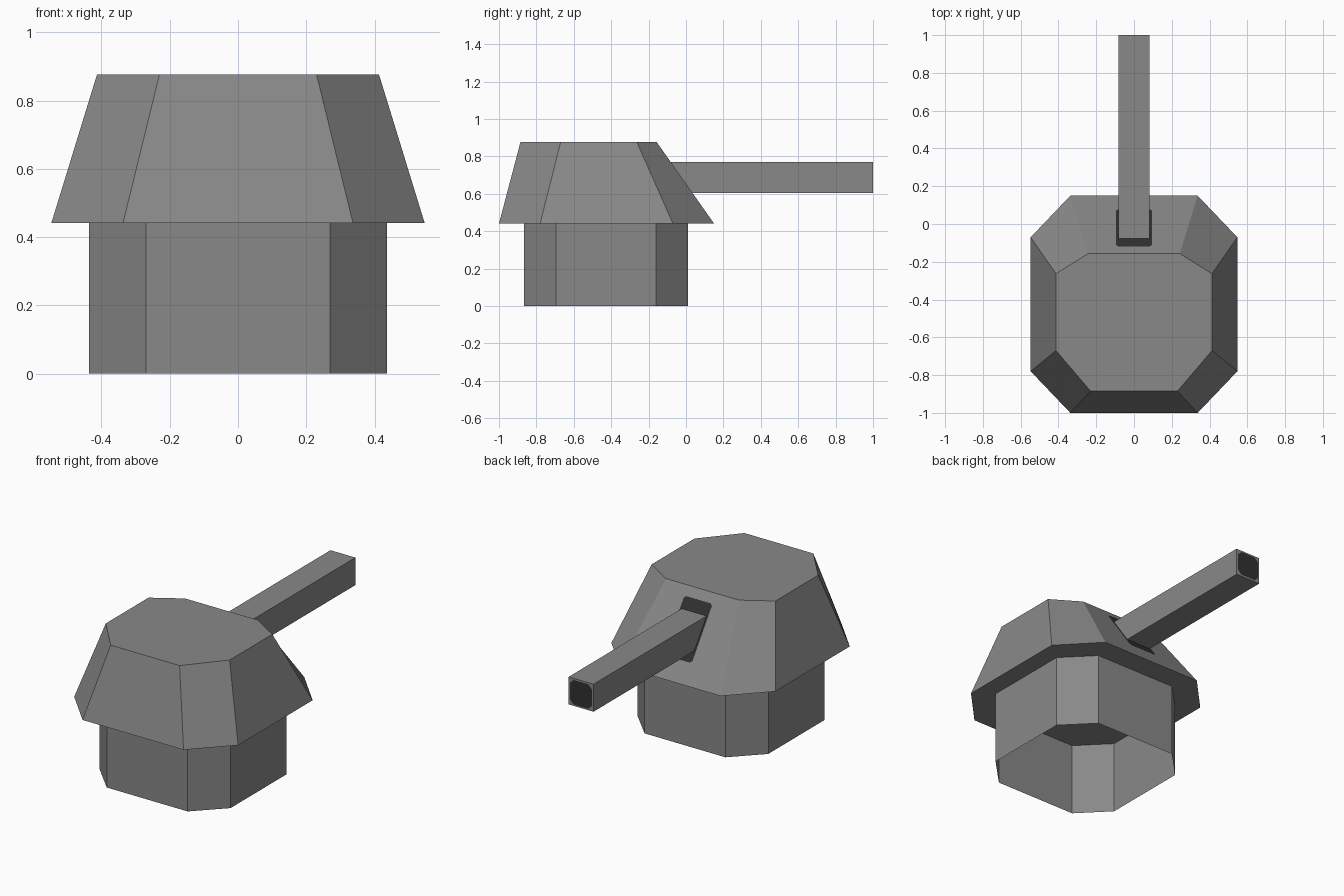
import bpy
from mathutils import Vector

if "Cube" in bpy.data.objects:
    bpy.data.objects.remove(bpy.data.objects["Cube"])


def material(name, v):
    m = bpy.data.materials.new(name)
    m.diffuse_color = (v, v, v, 1)
    m.use_nodes = True
    m.node_tree.nodes["Principled BSDF"].inputs["Base Color"].default_value = m.diffuse_color
    return m


grey = material("mid grey", 0.25)
dark = material("dark grey", 0.03)


def add_mesh(name, verts, faces, mat):
    me = bpy.data.meshes.new(name)
    me.from_pydata(verts, [], faces)
    me.materials.append(mat)
    me.validate()
    ob = bpy.data.objects.new(name, me)
    bpy.context.collection.objects.link(ob)
    return ob


def octagon(hx, y0, y1, cx0, cx1, cy0, cy1, z):
    """Chamfered rectangle, counter-clockwise; front at y0, back at y1."""
    return [(-cx0, y0, z), (cx0, y0, z), (hx, cy0, z), (hx, cy1, z),
            (cx1, y1, z), (-cx1, y1, z), (-hx, cy1, z), (-hx, cy0, z)]


def loft(name, low, high, mat, bottom=True, top=True):
    n = len(low)
    faces = [(i, (i + 1) % n, n + (i + 1) % n, n + i) for i in range(n)]
    if bottom:
        faces.append(tuple(reversed(range(n))))
    if top:
        faces.append(tuple(range(n, 2 * n)))
    return add_mesh(name, low + high, faces, mat)


def plate(name, centre, u, v, hu, hv, c, mat):
    """Flat patch with clipped corners spanned by directions u and v."""
    pts = [(-hu + c, -hv), (hu - c, -hv), (hu, -hv + c), (hu, hv - c),
           (hu - c, hv), (-hu + c, hv), (-hu, hv - c), (-hu, -hv + c)]
    return add_mesh(name, [centre + u * a + v * b for a, b in pts],
                    [tuple(range(8))], mat)


# Pedestal, open underneath
ring = (0.437, -0.865, 0.01, 0.27, 0.27, -0.695, -0.16)
loft("pedestal", octagon(*ring, 0), octagon(*ring, 0.441), grey, False, False)

# Tapered turret housing
loft("turret_housing",
     octagon(0.547, -1.0, 0.15, 0.337, 0.337, -0.78, -0.07, 0.441),
     octagon(0.413, -0.885, -0.157, 0.23, 0.243, -0.67, -0.263, 0.877), grey)


# Barrel, cut flush with the sloping back face
def slope_y(z):
    return 0.15 - 0.307 * (z - 0.441) / 0.436


W, Z0, Z1 = 0.083, 0.603, 0.769
section = [(-W, Z0), (W, Z0), (W, Z1), (-W, Z1)]
loft("barrel", [(x, 1.0, z) for x, z in section],
     [(x, slope_y(z) - 0.005, z) for x, z in section], grey, True, False)

# Dark muzzle opening
plate("muzzle_opening", Vector((0, 1.002, (Z0 + Z1) / 2)),
      Vector((-1, 0, 0)), Vector((0, 0, 1)), 0.074, 0.074, 0.025, dark)

# Dark slot around the barrel root
up = Vector((0, -0.307, 0.436)).normalized()
normal = Vector((0, 0.436, 0.307)).normalized()
low, high = 0.545, 0.827
mid = (low + high) / 2
plate("barrel_slot", Vector((0, slope_y(mid), mid)) + normal * 0.003,
      Vector((-1, 0, 0)), up, 0.094, (high - low) / 2 / up.z, 0.012, dark)
